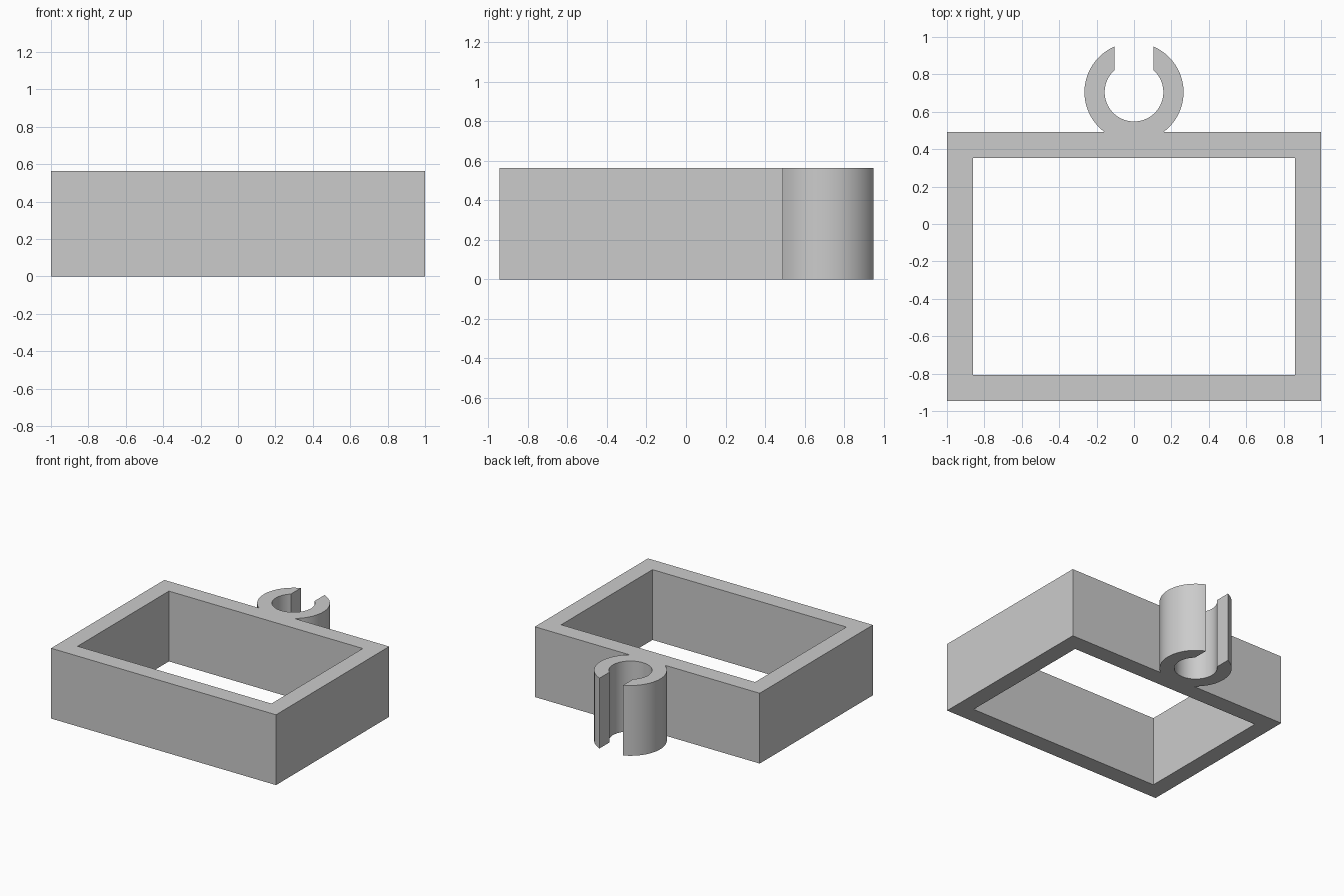
import bpy, bmesh
from math import atan2, sqrt, cos, sin, pi, radians

cube = bpy.data.objects.get("Cube")
if cube:
    bpy.data.objects.remove(cube, do_unlink=True)

HEIGHT = 0.565
BACK = 0.492                    # outer face of the back wall
FRONT = -0.945
CLIP_Y, R_OUT, R_IN, GAP = 0.705, 0.265, 0.157, 0.105


def arc(radius, start, end, steps):
    """Points on a circle about the clip centre."""
    angles = [start + (end - start) * i / steps for i in range(steps + 1)]
    return [(radius * cos(a), CLIP_Y + radius * sin(a)) for a in angles]


# Outer outline: three-sided frame edge running into the open clip ring
drop = BACK - CLIP_Y
root = atan2(drop, sqrt(R_OUT**2 - drop**2))
tip_out = atan2(sqrt(R_OUT**2 - GAP**2), GAP)
tip_in = atan2(sqrt(R_IN**2 - GAP**2), GAP)
right_jaw = arc(R_OUT, root, tip_out, 28)
bore = arc(R_IN, tip_in, -pi - tip_in, 56)
left_jaw = [(-x, y) for x, y in reversed(right_jaw)]
outline = ([(-1, FRONT), (1, FRONT), (1, BACK)]
           + right_jaw + bore + left_jaw + [(-1, BACK)])

# Rectangular opening
opening = [(-0.862, -0.806), (-0.862, 0.354), (0.862, 0.354), (0.862, -0.806)]

# Fill the profile with its opening and extrude it upwards
bm = bmesh.new()
edges = []
for loop in (outline, opening):
    verts = [bm.verts.new((x, y, 0)) for x, y in loop]
    edges += [bm.edges.new((v, verts[i - 1])) for i, v in enumerate(verts)]
bmesh.ops.triangle_fill(bm, edges=edges, use_beauty=True)
grown = bmesh.ops.extrude_face_region(bm, geom=bm.faces[:], use_keep_orig=True)
top = [g for g in grown["geom"] if isinstance(g, bmesh.types.BMVert)]
bmesh.ops.translate(bm, verts=top, vec=(0, 0, HEIGHT))
bmesh.ops.recalc_face_normals(bm, faces=bm.faces[:])

mesh = bpy.data.meshes.new("frame_with_clip")
bm.to_mesh(mesh)
bm.free()
frame = bpy.data.objects.new("frame_with_clip", mesh)
bpy.context.collection.objects.link(frame)

# Single plain grey
grey = bpy.data.materials.new("light_grey")
grey.use_nodes = True
colour = (0.6, 0.6, 0.6, 1)
grey.diffuse_color = colour
grey.node_tree.nodes["Principled BSDF"].inputs["Base Color"].default_value = colour
mesh.materials.append(grey)

# Smooth the round clip, keep the corners sharp
bpy.ops.object.select_all(action="DESELECT")
frame.select_set(True)
bpy.context.view_layer.objects.active = frame
bpy.ops.object.shade_smooth_by_angle(angle=radians(30))
